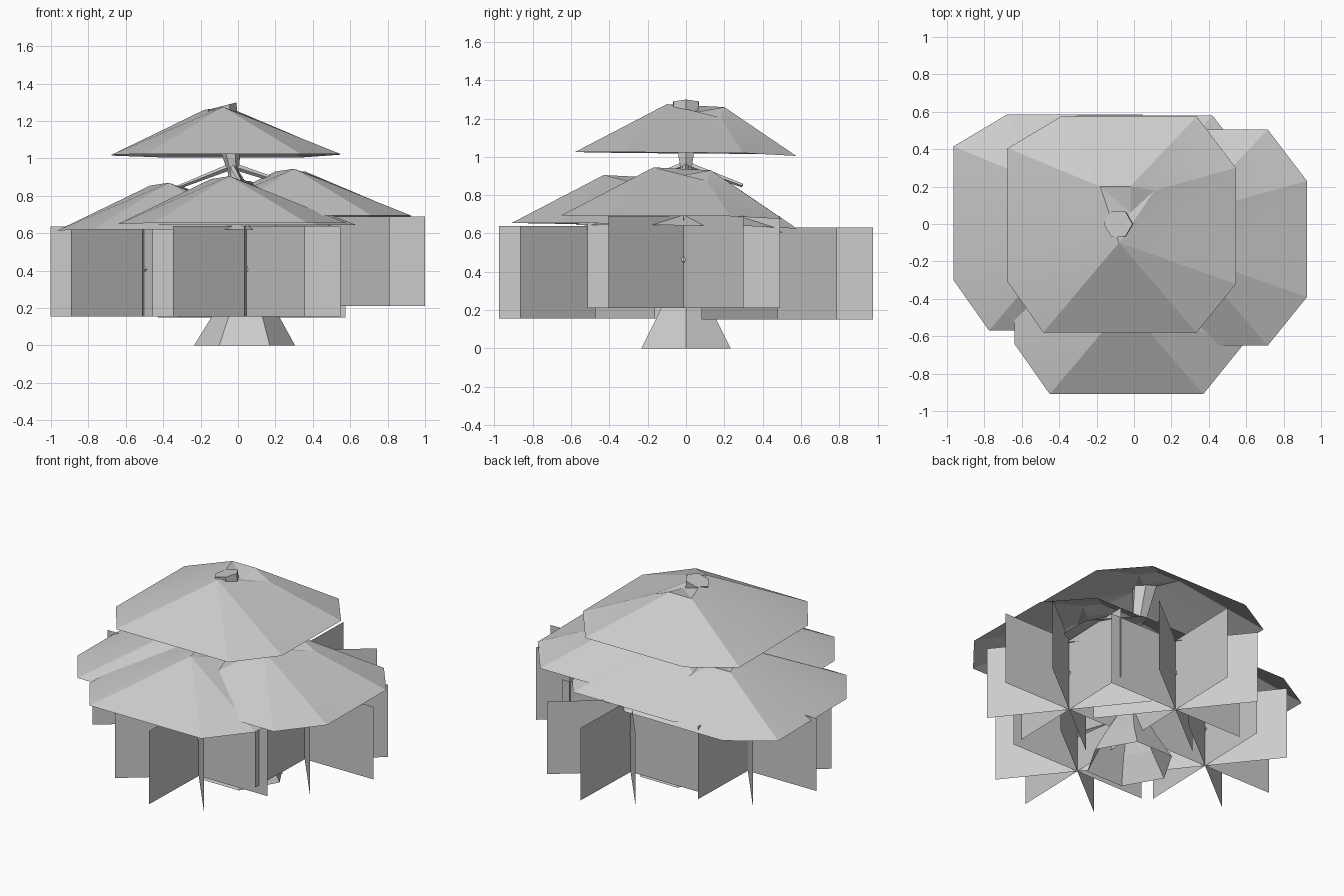
import bpy
import bmesh
from math import cos, sin, pi, radians
from mathutils import Vector

cube = bpy.data.objects.get("Cube")
if cube:
    bpy.data.objects.remove(cube, do_unlink=True)

gray = bpy.data.materials.new("plain gray")
gray.use_nodes = True
gray.diffuse_color = (0.6, 0.6, 0.6, 1)
gray.node_tree.nodes["Principled BSDF"].inputs["Base Color"].default_value = (0.6, 0.6, 0.6, 1)


def add_object(name, bm, smooth=None):
    mesh = bpy.data.meshes.new(name)
    bm.to_mesh(mesh)
    bm.free()
    mesh.materials.append(gray)
    obj = bpy.data.objects.new(name, mesh)
    bpy.context.collection.objects.link(obj)
    if smooth:
        bpy.ops.object.select_all(action="DESELECT")
        obj.select_set(True)
        bpy.context.view_layer.objects.active = obj
        bpy.ops.object.shade_smooth_by_angle(angle=radians(smooth))


def canopy(name, offset):
    """Open roof of foliage: eight-sided rim rising to a small sunken crown."""
    rim = [(-.39, .575, 1.005), (.335, .575, 1.005), (.545, .30, 1.02), (.545, -.32, 1.025),
           (.335, -.58, 1.025), (-.485, -.58, 1.025), (-.675, -.31, 1.02), (-.675, .405, 1.015)]
    crown = {"a": (-.08, -.1, 1.275), "b": (-.18, .2, 1.26), "c": (.11, .18, 1.205),
             "d": (-.02, .2, 1.26), "e": (-.02, .06, 1.235)}
    bm = bmesh.new()
    verts = {str(i): bm.verts.new(Vector(p) + Vector(offset)) for i, p in enumerate(rim)}
    verts.update({k: bm.verts.new(Vector(p) + Vector(offset)) for k, p in crown.items()})
    for tri in "45a 56a 6ba 67b 70b 0db 01d 1cd 12c 2ac 23a 34a ace cde dbe bae".split():
        face = bm.faces.new([verts[k] for k in tri])
        face.normal_update()
        if face.normal.z < 0:
            face.normal_flip()
    add_object(name, bm, smooth=14)


def leaf_cards(name, x, y, bottom, top):
    """Four upright cards crossing on one axis."""
    bm = bmesh.new()
    for degrees in (0.2, 38.5, 88.4, 128.5):
        dx, dy = 0.502 * cos(radians(degrees)), 0.502 * sin(radians(degrees))
        bm.faces.new([bm.verts.new(p) for p in (
            (x - dx, y - dy, bottom), (x + dx, y + dy, bottom),
            (x + dx, y + dy, top), (x - dx, y - dy, top))])
    add_object(name, bm)


def skin_rings(bm, rings):
    """Join rings into a tube that is open below and capped above."""
    for low, high in zip(rings, rings[1:]):
        n = len(low)
        for i in range(n):
            bm.faces.new((low[i], low[(i + 1) % n], high[(i + 1) % n], high[i]))
    bm.faces.new(rings[-1])


def branch(name, start, end, r0, r1):
    """Thin tapered four-sided limb."""
    start, end = Vector(start), Vector(end)
    turn = (end - start).to_track_quat("Z", "Y")
    bm = bmesh.new()
    skin_rings(bm, [[bm.verts.new(p + turn @ Vector((r * cos(i * pi / 2), r * sin(i * pi / 2), 0)))
                     for i in range(4)] for p, r in ((start, r0), (end, r1))])
    add_object(name, bm)


# Foliage roofs
canopy("top_canopy", (0, 0, 0))
canopy("front_canopy", (.035, -.33, -.37))
canopy("left_canopy", (.38, -.07, -.33))
canopy("right_canopy", (-.29, .01, -.405))
canopy("back_canopy", (.085, .005, -.38))

# Crossed cards and the limbs that carry them
clusters = {"front": (.045, -.475, .155, .64), "left": (.497, -.012, .21, .69),
            "right": (-.5, .068, .155, .635), "back": (.073, .475, .15, .63)}
for side, (x, y, bottom, top) in clusters.items():
    leaf_cards(side + "_leaf_cards", x, y, bottom, top)
    branch(side + "_lower_branch", (.02, 0, .32), (x * 1.02, y * 1.02, bottom + .255), .03, .016)
    branch(side + "_upper_branch", (-.03, 0, .96), (x * .62, y * .62, .85), .018, .01)

# Six-sided trunk: wide open foot, narrow neck, flared and tilted tip
bm = bmesh.new()
rings = []
for cx, z, r, tilt in ((.035, 0, .27, 0), (.04, .155, .18, 0), (.03, .3, .10, 0), (.0, .55, .045, 0),
                       (-.025, .92, .028, 0), (-.035, 1.0, .045, 0), (-.085, 1.28, .077, .25)):
    rings.append([bm.verts.new((cx + r * cos(i * pi / 3), r * sin(i * pi / 3),
                                z + tilt * r * cos(i * pi / 3))) for i in range(6)])
skin_rings(bm, rings)
add_object("trunk", bm)
